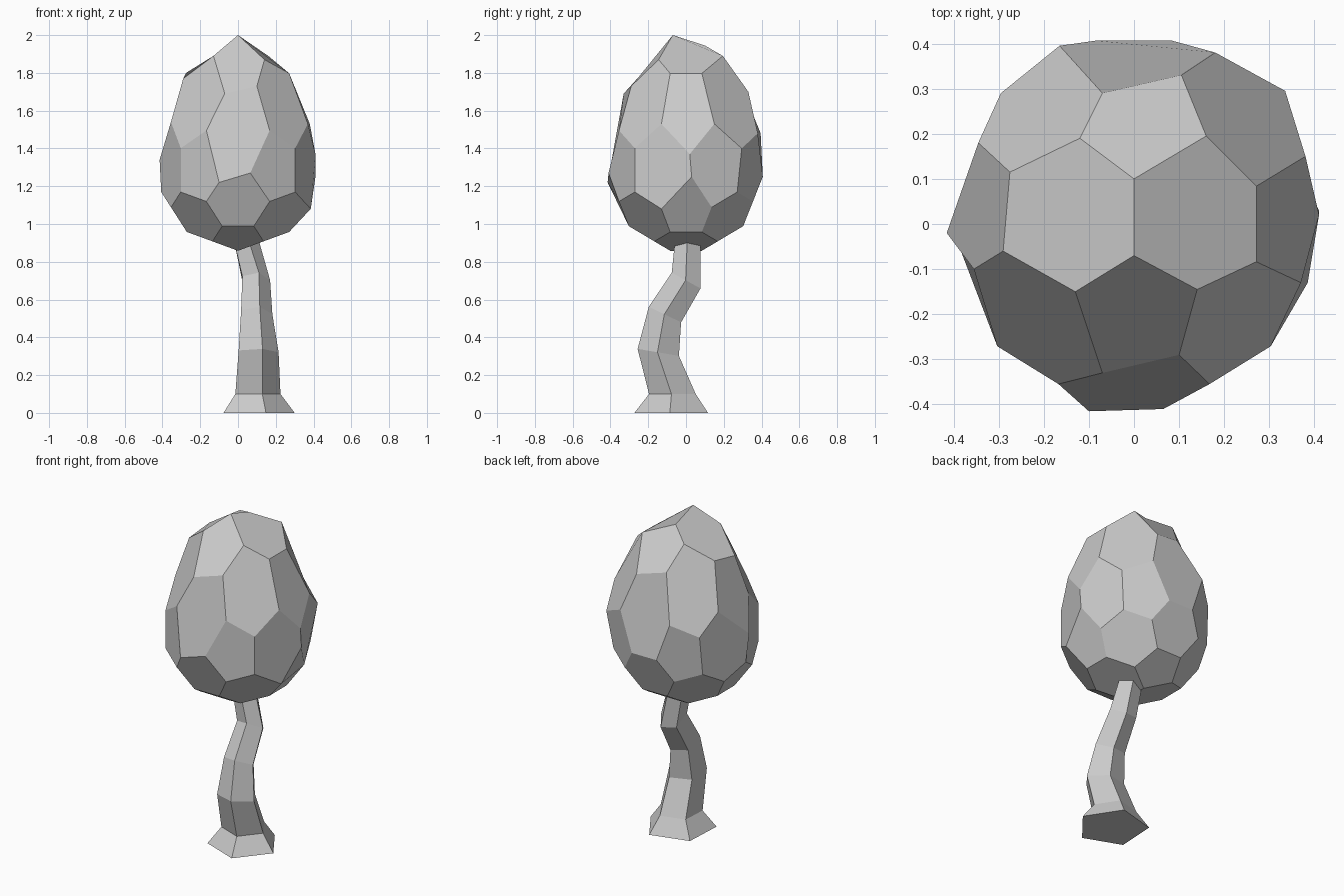
import bpy, bmesh, math
from mathutils import Vector

if "Cube" in bpy.data.objects:
    bpy.data.objects.remove(bpy.data.objects["Cube"])


def finish(bm, name):
    bmesh.ops.recalc_face_normals(bm, faces=bm.faces)
    mesh = bpy.data.meshes.new(name)
    bm.to_mesh(mesh)
    bm.free()
    obj = bpy.data.objects.new(name, mesh)
    bpy.context.collection.objects.link(obj)
    return obj


# Crown: truncated icosahedron (12 pentagons, 20 hexagons)
PHI = (1 + math.sqrt(5)) / 2
SEEDS = [(0, 1, 3 * PHI), (1, 2 + PHI, 2 * PHI), (PHI, 2, 2 * PHI + 1)]
bm = bmesh.new()
for seed in SEEDS:
    for turn in range(3):
        a, b, c = seed[turn:] + seed[:turn]
        for sx in ((1, -1) if a else (1,)):
            for sy in ((1, -1) if b else (1,)):
                for sz in ((1, -1) if c else (1,)):
                    bm.verts.new(Vector((a * sx, b * sy, c * sz)).normalized())
bmesh.ops.convex_hull(bm, input=bm.verts)
bmesh.ops.dissolve_limit(bm, angle_limit=math.radians(2),
                         verts=bm.verts, edges=bm.edges)

# Stretch into an egg: tall upper half, squat lower half
for v in bm.verts:
    x, y, z = v.co
    v.co = (x * 0.415, y * 0.415, 1.25 + z * (0.75 if z > 0 else 0.40))

# Irregular corners: pull the nearest corner to each point
DENTS = [
    (0, -.07, 2.0), (0, .10, 1.945),
    (.14, -.145, 1.87), (-.13, -.15, 1.89), (.16, .195, 1.89), (-.12, .19, 1.89),
    (.10, -.29, 1.73), (-.07, -.33, 1.69), (.105, .33, 1.70), (-.07, .29, 1.74),
    (-.29, -.06, 1.77), (-.275, .115, 1.80),
    (.37, -.13, 1.53), (-.355, -.10, 1.54), (-.345, .18, 1.53), (.38, .15, 1.53),
    (.335, .295, 1.40), (-.295, .29, 1.40), (-.165, .395, 1.48), (.18, .38, 1.48),
    (.065, -.41, 1.27), (-.10, -.415, 1.22), (.41, .02, 1.37), (-.415, -.02, 1.34),
    (.41, .03, 1.25), (.385, -.13, 1.08),
]
for dent in DENTS:
    p = Vector(dent)
    min(bm.verts, key=lambda v: (v.co - p).length).co = p
finish(bm, "crown")

# Trunk: five-sided rings along a bent path (x, y, z, radius, tilt dz/dy)
RINGS = [
    (.095, -.075, 0, .205, 0),
    (.095, -.07, .10, .13, 0),
    (.10, -.145, .32, .115, -.17),
    (.092, -.11, .52, .09, -.48),
    (.09, .002, .70, .08, -.55),
    (.042, .01, .90, .072, 0),
]
bm = bmesh.new()
loops = []
for cx, cy, cz, r, tilt in RINGS:
    ring = []
    for i in range(5):
        t = math.radians(-3 + 72 * i)
        dy = r * math.sin(t)
        ring.append(bm.verts.new((cx + r * math.cos(t), cy + dy, cz + tilt * dy)))
    loops.append(ring)
for lo, hi in zip(loops, loops[1:]):
    for i in range(5):
        j = (i + 1) % 5
        bm.faces.new((lo[i], lo[j], hi[j], hi[i]))
bm.faces.new(loops[0][::-1])
bm.faces.new(loops[-1])
finish(bm, "trunk")
